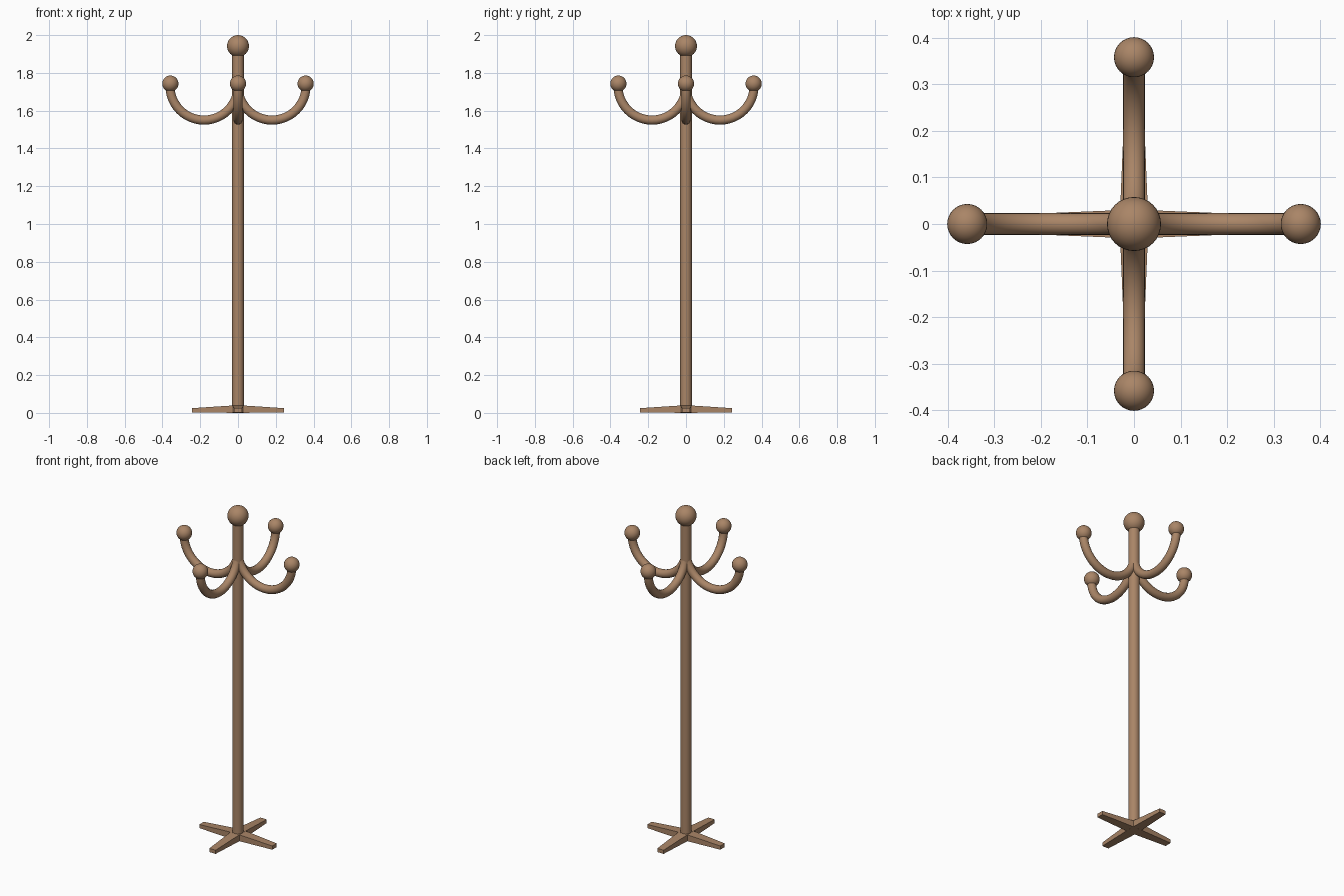
import bpy
import bmesh
import math
from mathutils import Matrix

if "Cube" in bpy.data.objects:
    bpy.data.objects.remove(bpy.data.objects["Cube"])

wood = bpy.data.materials.new("brown wood")
wood.diffuse_color = (0.40, 0.235, 0.135, 1.0)
wood.use_nodes = True
wood.node_tree.nodes["Principled BSDF"].inputs["Base Color"].default_value = wood.diffuse_color


def add_object(name, bm, angle=0.0, smooth=True):
    """Turn a bmesh into an object, rotated about the pole axis."""
    bmesh.ops.transform(bm, matrix=Matrix.Rotation(angle, 4, 'Z'), verts=bm.verts)
    bmesh.ops.recalc_face_normals(bm, faces=bm.faces)
    mesh = bpy.data.meshes.new(name)
    bm.to_mesh(mesh)
    bm.free()
    mesh.materials.append(wood)
    obj = bpy.data.objects.new(name, mesh)
    bpy.context.collection.objects.link(obj)
    if smooth:
        bpy.ops.object.select_all(action='DESELECT')
        obj.select_set(True)
        bpy.context.view_layer.objects.active = obj
        bpy.ops.object.shade_smooth_by_angle(angle=math.radians(35))
    return obj


def ball(name, x, z, radius, angle=0.0):
    bm = bmesh.new()
    bmesh.ops.create_uvsphere(bm, u_segments=32, v_segments=16, radius=radius,
                              matrix=Matrix.Translation((x, 0, z)))
    add_object(name, bm, angle)


def hook_arm(name, angle, bend=0.18, tube=0.024, z=1.73, steps=24, sides=16):
    """Half-circle tube swept from the pole down and out to the hook tip."""
    bm = bmesh.new()
    rings = []
    for i in range(steps + 1):
        t = math.pi * (1 + i / steps)
        ring = []
        for j in range(sides):
            a = 2 * math.pi * j / sides
            r = bend + tube * math.cos(a)
            ring.append(bm.verts.new((bend + r * math.cos(t), tube * math.sin(a),
                                      z + r * math.sin(t))))
        rings.append(ring)
    for r0, r1 in zip(rings, rings[1:]):
        for j in range(sides):
            k = (j + 1) % sides
            bm.faces.new((r0[j], r0[k], r1[k], r1[j]))
    bm.faces.new(rings[0])
    bm.faces.new(rings[-1])
    add_object(name, bm, angle)


def foot(name, angle):
    """Bar tapering in width and height toward its tip."""
    bm = bmesh.new()
    bmesh.ops.create_cube(bm, size=1.0)
    for v in bm.verts:
        tip, top = v.co.x > 0, v.co.z > 0
        side = math.copysign(1, v.co.y)
        v.co = (0.243 if tip else 0.0,
                side * (0.021 if tip else 0.031),
                (0.025 if tip else 0.041) if top else 0.003 * tip)
    add_object(name, bm, angle, smooth=False)


# Upright pole
bm = bmesh.new()
bmesh.ops.create_cone(bm, cap_ends=True, segments=32, radius1=0.031, radius2=0.031,
                      depth=1.91, matrix=Matrix.Translation((0, 0, 0.965)))
add_object("pole", bm)

# Finial on top of the pole
ball("top_ball", 0, 1.942, 0.058)

# Four hooks with end balls, and four feet
for i in range(4):
    turn = i * math.pi / 2
    hook_arm(f"hook_arm_{i + 1}", turn)
    ball(f"hook_ball_{i + 1}", 0.358, 1.743, 0.043, turn)
    foot(f"foot_{i + 1}", turn)
